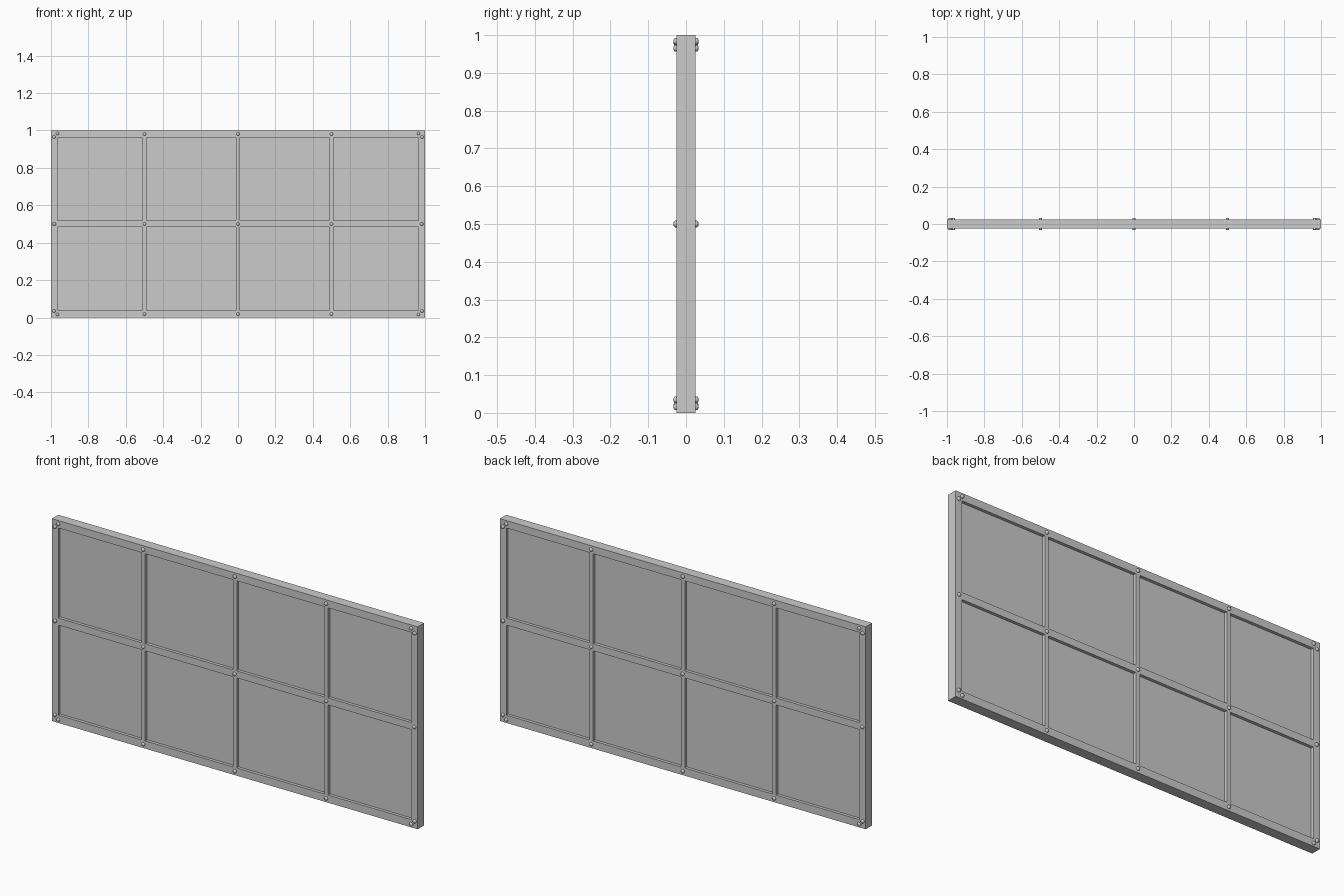
import bpy, bmesh, math
from mathutils import Matrix

if "Cube" in bpy.data.objects:
    bpy.data.objects.remove(bpy.data.objects["Cube"])

DEPTH = 0.025          # half thickness of the frame
PANEL = 0.010          # half thickness of the recessed panel


def make_object(name, bm):
    mesh = bpy.data.meshes.new(name)
    bm.to_mesh(mesh)
    bm.free()
    obj = bpy.data.objects.new(name, mesh)
    bpy.context.collection.objects.link(obj)
    return obj


# Frame: one lattice of rails and bars, with eight openings
xs = [-1, -0.965, -0.51, -0.49, -0.011, 0.011, 0.49, 0.51, 0.965, 1]
zs = [0, 0.038, 0.483, 0.518, 0.963, 1]
bm = bmesh.new()
grid = [[bm.verts.new((x, -DEPTH, z)) for z in zs] for x in xs]
for i in range(len(xs) - 1):
    for k in range(len(zs) - 1):
        if i % 2 and k % 2:
            continue    # opening
        bm.faces.new((grid[i][k], grid[i + 1][k], grid[i + 1][k + 1], grid[i][k + 1]))
front = bm.faces[:]
ext = bmesh.ops.extrude_face_region(bm, geom=front, use_keep_orig=True)
for v in [g for g in ext["geom"] if isinstance(g, bmesh.types.BMVert)]:
    v.co.y = DEPTH
bmesh.ops.recalc_face_normals(bm, faces=bm.faces[:])
make_object("frame", bm)

# Panel: thin sheet held in the middle of the frame
bm = bmesh.new()
bmesh.ops.create_cube(bm, size=1, matrix=Matrix.Translation((0, 0, 0.5))
                      @ Matrix.Diagonal((1.95, 2 * PANEL, 0.95, 1)))
make_object("panel", bm)

# Rivets: domed heads at every joint, paired diagonally in the corners
spots = [(x, z) for x in (-0.5, 0, 0.5) for z in (0.019, 0.5, 0.981)]
for s in (-1, 1):
    spots.append((s * 0.982, 0.5))
    for t in (-1, 1):
        spots.append((s * 0.984, 0.5 + t * 0.465))
        spots.append((s * 0.965, 0.5 + t * 0.484))

profile = [(0.009, -0.002), (0.009, 0.003), (0.0072, 0.0062), (0.004, 0.0078)]
SIDES = 16
bm = bmesh.new()
for x, z in spots:
    for side in (-1, 1):
        rings = [[bm.verts.new((x + r * math.cos(a), side * (DEPTH + h), z + r * math.sin(a)))
                  for a in (math.tau * n / SIDES for n in range(SIDES))]
                 for r, h in profile]
        for low, high in zip(rings, rings[1:]):
            for n in range(SIDES):
                m = (n + 1) % SIDES
                bm.faces.new((low[n], low[m], high[m], high[n]))
        bm.faces.new(rings[0])
        bm.faces.new(rings[-1])
bmesh.ops.recalc_face_normals(bm, faces=bm.faces[:])
rivets = make_object("rivets", bm)
bpy.context.view_layer.objects.active = rivets
rivets.select_set(True)
bpy.ops.object.shade_smooth_by_angle(angle=math.radians(50))
